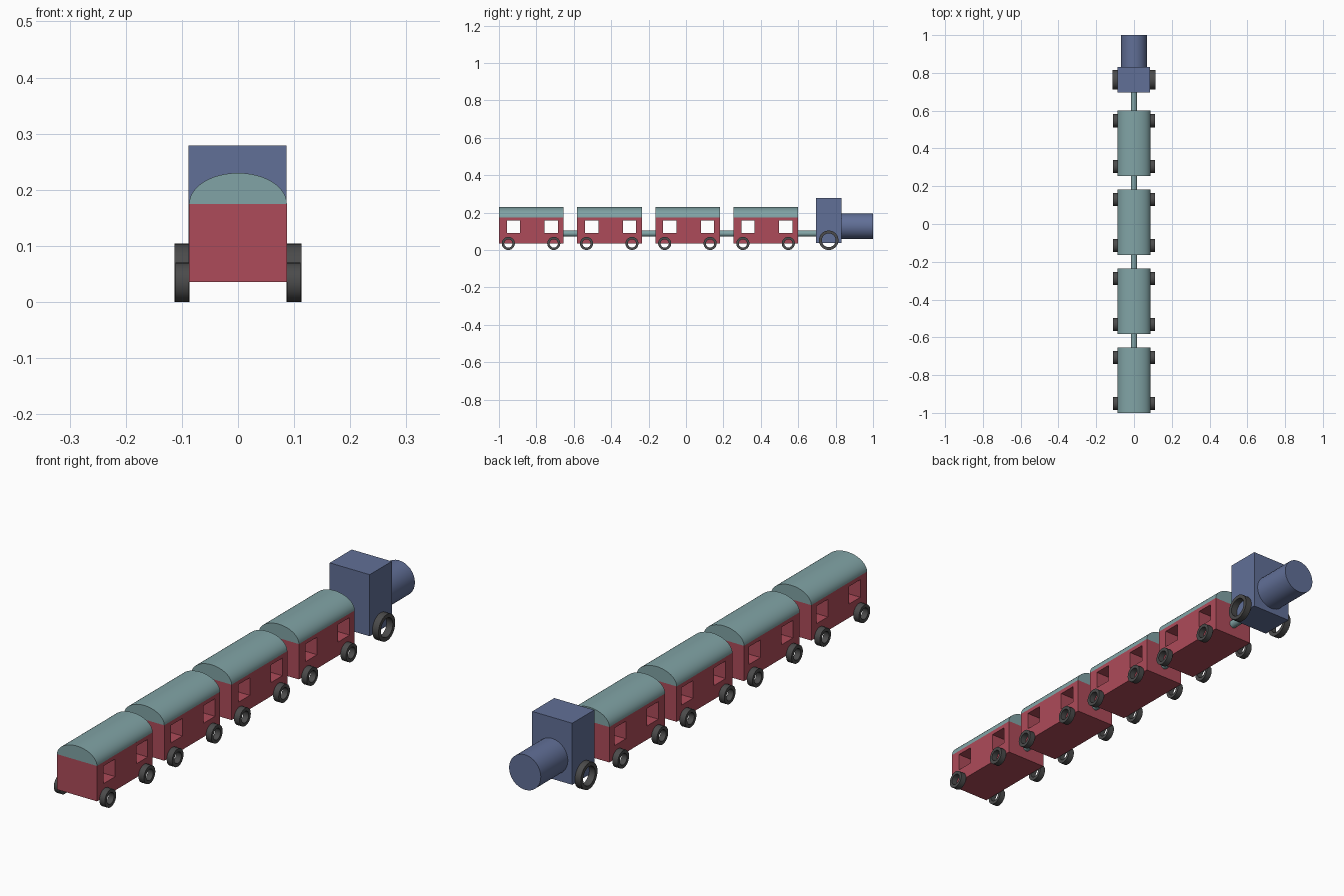
import bpy, bmesh, math
from mathutils import Matrix

if "Cube" in bpy.data.objects:
    bpy.data.objects.remove(bpy.data.objects["Cube"])

CAR_LEN, HALF_W = 0.346, 0.087
CAR_STARTS = [-1 + 0.418 * i for i in range(4)]
CAB_BACK, CAB_FRONT = 0.695, 0.832


def material(name, rgb):
    m = bpy.data.materials.new(name)
    m.diffuse_color = (*rgb, 1)
    m.use_nodes = True
    m.node_tree.nodes["Principled BSDF"].inputs["Base Color"].default_value = m.diffuse_color
    return m


RED = material("red paint", (0.42, 0.07, 0.10))
TEAL = material("teal paint", (0.22, 0.37, 0.38))
BLUE = material("blue paint", (0.12, 0.16, 0.31))
DARK = material("dark rubber", (0.07, 0.07, 0.07))


def finish(name, bm, mat, smooth=False):
    bmesh.ops.recalc_face_normals(bm, faces=bm.faces)
    me = bpy.data.meshes.new(name)
    bm.to_mesh(me)
    bm.free()
    ob = bpy.data.objects.new(name, me)
    bpy.context.collection.objects.link(ob)
    if mat:
        me.materials.append(mat)
    if smooth:
        bpy.ops.object.select_all(action='DESELECT')
        ob.select_set(True)
        bpy.context.view_layer.objects.active = ob
        bpy.ops.object.shade_smooth_by_angle(angle=math.radians(35))
    return ob


def add_box(bm, lo, hi):
    size = [b - a for a, b in zip(lo, hi)]
    mid = [(a + b) / 2 for a, b in zip(lo, hi)]
    bmesh.ops.create_cube(bm, size=1, matrix=Matrix.Translation(mid) @ Matrix.Diagonal((*size, 1)))


def box(name, lo, hi, mat):
    bm = bmesh.new()
    add_box(bm, lo, hi)
    return finish(name, bm, mat)


def rod(name, r, y0, y1, z, mat):
    """Round bar along y."""
    bm = bmesh.new()
    m = Matrix.Translation((0, (y0 + y1) / 2, z)) @ Matrix.Rotation(math.pi / 2, 4, 'X')
    bmesh.ops.create_cone(bm, cap_ends=True, segments=32, radius1=r, radius2=r, depth=y1 - y0, matrix=m)
    return finish(name, bm, mat, True)


def wheel(name, y, r, inner, x0, x1):
    """Open ring: a rectangular section spun around the x axis."""
    bm = bmesh.new()
    n = 32
    rings = []
    for i in range(n):
        a = 2 * math.pi * i / n
        rings.append([bm.verts.new((x, y + q * math.cos(a), r + q * math.sin(a)))
                      for x, q in ((x0, inner), (x0, r), (x1, r), (x1, inner))])
    for i in range(n):
        a, b = rings[i], rings[(i + 1) % n]
        for k in range(4):
            bm.faces.new((a[k], a[(k + 1) % 4], b[(k + 1) % 4], b[k]))
    return finish(name, bm, DARK, True)


def car_body(name, y):
    """Block with two window openings running right through."""
    body = box(name, (-HALF_W, y, 0.036), (HALF_W, y + CAR_LEN, 0.175), RED)
    bm = bmesh.new()
    for w in (0.042, 0.244):
        add_box(bm, (-0.2, y + w, 0.09), (0.2, y + w + 0.071, 0.159))
    cutter = finish("window_cutter", bm, None)
    cutter.hide_render = True
    mod = body.modifiers.new("windows", 'BOOLEAN')
    mod.operation, mod.solver, mod.object = 'DIFFERENCE', 'EXACT', cutter
    bpy.context.view_layer.objects.active = body
    bpy.ops.object.modifier_apply(modifier=mod.name)
    bpy.data.objects.remove(cutter)


def roof(name, y):
    """Half-ellipse profile extruded along the car."""
    bm = bmesh.new()
    n = 24
    pts = [(HALF_W * math.cos(math.pi * i / n), y, 0.175 + 0.055 * math.sin(math.pi * i / n))
           for i in range(n + 1)]
    face = bm.faces.new([bm.verts.new(p) for p in pts])
    ext = bmesh.ops.extrude_face_region(bm, geom=[face], use_keep_orig=True)
    verts = [v for v in ext["geom"] if isinstance(v, bmesh.types.BMVert)]
    bmesh.ops.translate(bm, verts=verts, vec=(0, CAR_LEN, 0))
    finish(name, bm, TEAL, True)


# Passenger cars with wheels and couplers
for i, y in enumerate(CAR_STARTS, 1):
    car_body(f"car_{i}_body", y)
    roof(f"car_{i}_roof", y)
    for end, wy in (("rear", 0.05), ("front", 0.293)):
        for side, s in (("left", -1), ("right", 1)):
            wheel(f"car_{i}_{end}_{side}_wheel", y + wy, 0.035, 0.022, s * HALF_W, s * 0.111)
    nxt = CAR_STARTS[i] if i < len(CAR_STARTS) else CAB_BACK
    rod(f"coupler_{i}", 0.016, y + CAR_LEN - 0.005, nxt + 0.005, 0.088, TEAL)

# Locomotive
box("engine_cab", (-0.088, CAB_BACK, 0.037), (0.086, CAB_FRONT, 0.279), BLUE)
rod("engine_boiler", 0.069, CAB_FRONT - 0.005, 1.0, 0.127, BLUE)
for side, s in (("left", -1), ("right", 1)):
    wheel(f"engine_{side}_wheel", 0.763, 0.052, 0.037, s * 0.086, s * 0.113)
